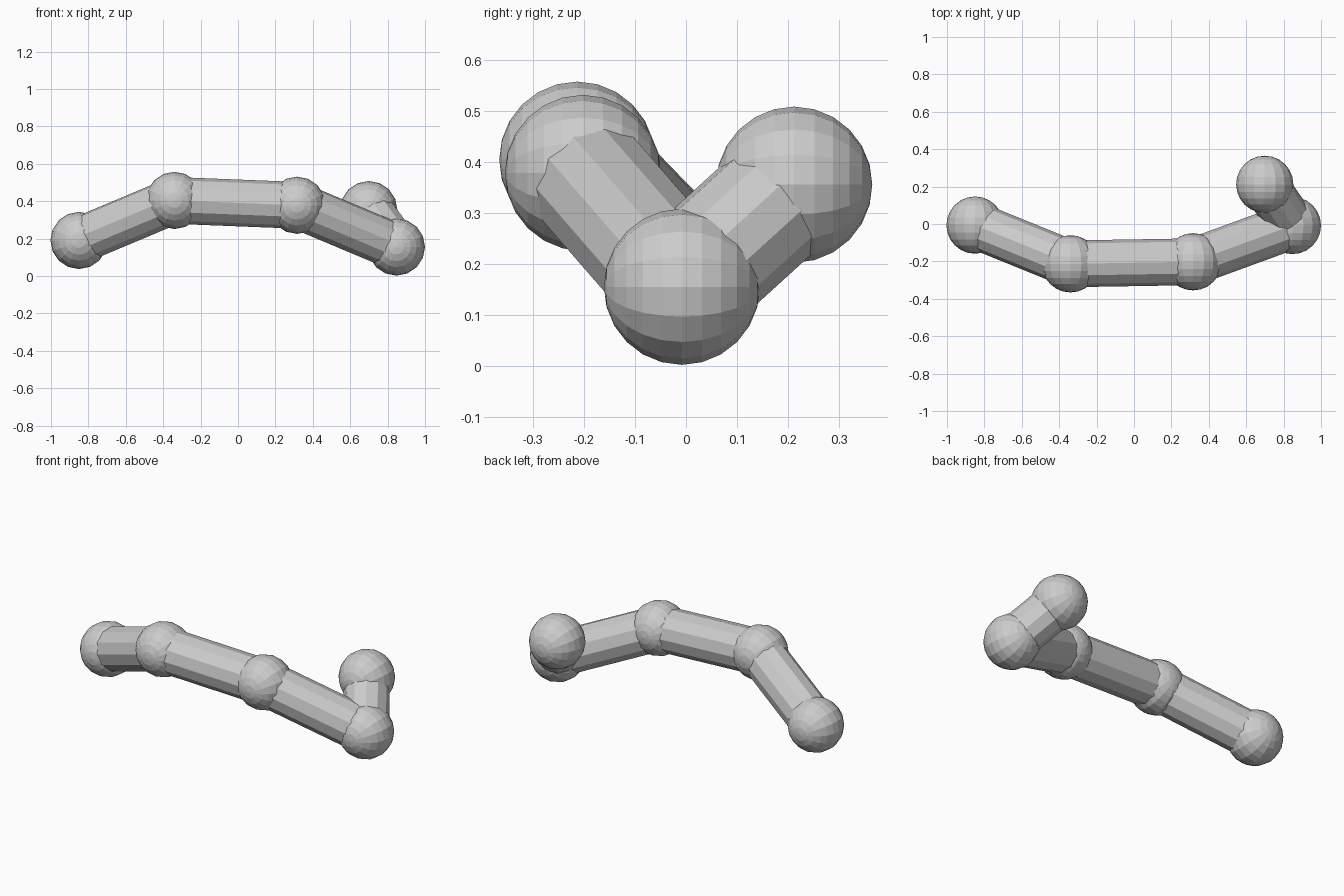
import bpy, math
from mathutils import Vector

if "Cube" in bpy.data.objects:
    bpy.data.objects.remove(bpy.data.objects["Cube"])

BALL_R, TUBE_R = 0.153, 0.125
joints = [Vector(p) for p in [(-0.85, -0.006, 0.19), (-0.34, -0.213, 0.404),
                              (0.316, -0.202, 0.378), (0.847, -0.008, 0.155),
                              (0.699, 0.212, 0.355)]]

# Ball joints, poles along y
for i, p in enumerate(joints):
    bpy.ops.mesh.primitive_uv_sphere_add(segments=16, ring_count=12, radius=BALL_R,
                                         location=p, rotation=(math.pi / 2, 0, 0))
    bpy.context.object.name = f"ball_joint_{i + 1}"

# Tubes linking neighbouring joints
for i, (a, b) in enumerate(zip(joints, joints[1:])):
    d = b - a
    bpy.ops.mesh.primitive_cylinder_add(vertices=12, radius=TUBE_R, depth=d.length,
                                        location=(a + b) / 2)
    tube = bpy.context.object
    tube.name = f"tube_{i + 1}"
    tube.rotation_euler = d.to_track_quat('Z', 'Y').to_euler()
